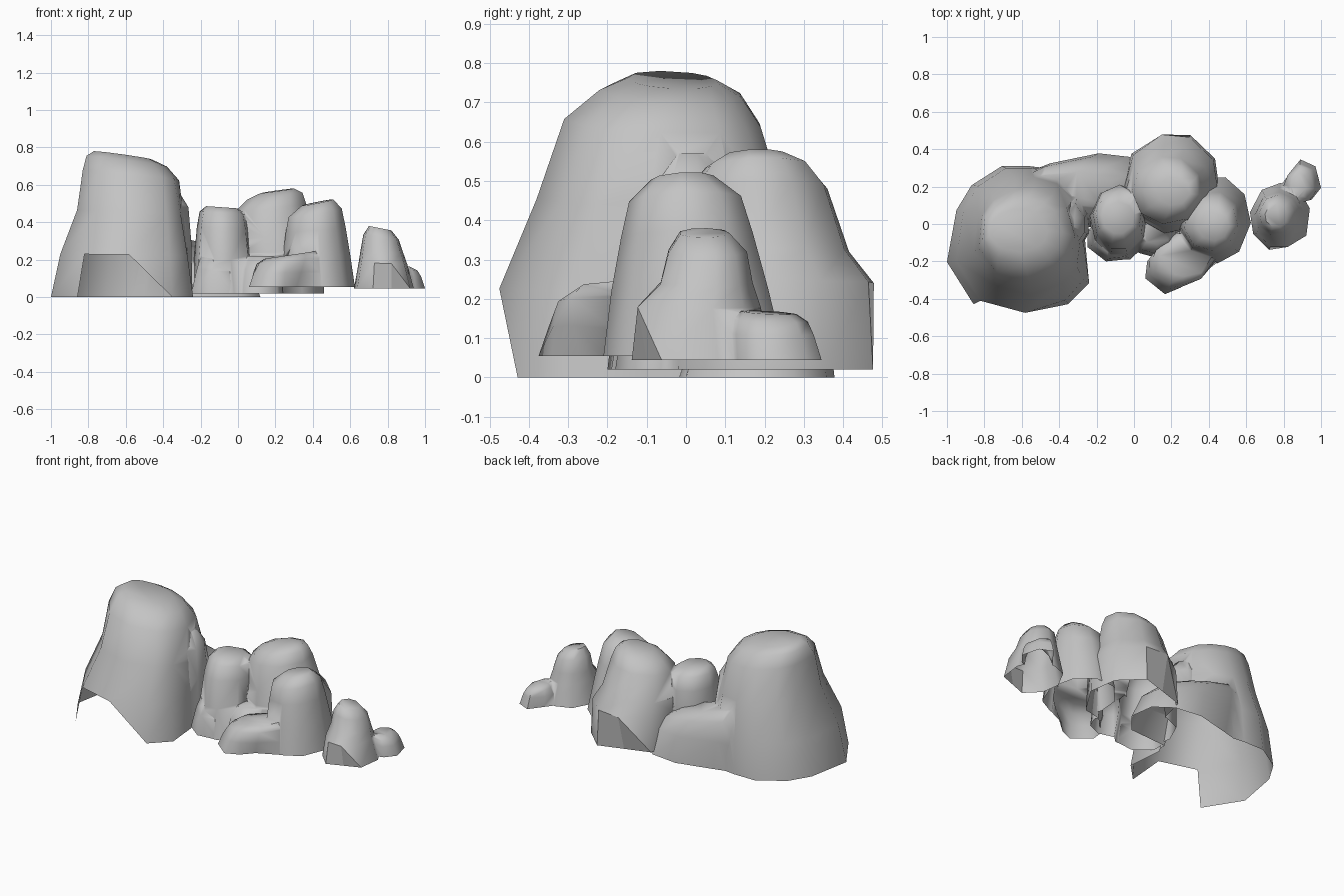
import bpy
import bmesh
import math
import random
from mathutils import Vector

random.seed(4)

old_cube = bpy.data.objects.get("Cube")
if old_cube:
    bpy.data.objects.remove(old_cube, do_unlink=True)

# One plain stone colour
stone = bpy.data.materials.new("grey_stone")
stone.use_nodes = True
stone_colour = (0.55, 0.55, 0.55, 1)
stone.diffuse_color = stone_colour
shader = next(n for n in stone.node_tree.nodes if n.type == "BSDF_PRINCIPLED")
shader.inputs["Base Color"].default_value = stone_colour
shader.inputs["Roughness"].default_value = 0.9


def uneven_outline(sides, turn):
    """Counterclockwise outline of a weathered rock, starting at the turn angle."""
    points = []
    for i in range(sides):
        angle = math.radians(turn) + math.tau * (i + random.uniform(-0.12, 0.12)) / sides
        points.append(Vector((math.cos(angle), math.sin(angle))))
    return points


def fit_outline(points):
    """Stretch an outline so that it fills the square from -1 to 1."""
    xs = [p[0] for p in points]
    ys = [p[1] for p in points]
    middle = Vector((max(xs) + min(xs), max(ys) + min(ys))) / 2
    half_x = (max(xs) - min(xs)) / 2
    half_y = (max(ys) - min(ys)) / 2
    return [Vector(((p[0] - middle.x) / half_x, (p[1] - middle.y) / half_y)) for p in points]


def select_only(obj):
    bpy.ops.object.select_all(action="DESELECT")
    obj.select_set(True)
    bpy.context.view_layer.objects.active = obj


def rock(name, levels, sides=9, turn=0, tilt=(0, 0), chipped=False, outline=None):
    """Loft a rock through levels of (z, left, right, front, back)."""
    base = fit_outline(outline or uneven_outline(sides, turn))
    count = len(base)
    bottom, top = levels[0][0], levels[-1][0]
    verts, faces = [], []

    for z, left, right, front, back in levels:
        rise = (z - bottom) / (top - bottom)
        # The outline becomes rounder towards the top
        ring = fit_outline([p.lerp(p.normalized(), rise) for p in base])
        for p in ring:
            dx = p.x * (right - left) / 2
            dy = p.y * (back - front) / 2
            lean = rise ** 2 * (tilt[0] * dx + tilt[1] * dy)
            verts.append(Vector(((left + right) / 2 + dx, (front + back) / 2 + dy, z + lean)))
    if chipped:
        # A flat break: the first foot corner is pulled in line with its neighbours
        verts[0] = (verts[1] + verts[count - 1]) / 2

    for level in range(len(levels) - 1):
        for i in range(count):
            j = (i + 1) % count
            a, b = level * count + i, level * count + j
            c, d = b + count, a + count
            if level == 0 and i == 0:
                faces += [(a, b, d), (b, c, d)]
            else:
                faces.append((a, b, c, d))
    last = (len(levels) - 1) * count
    faces.append(tuple(range(last, last + count)))
    faces.append(tuple(reversed(range(count))))

    mesh = bpy.data.meshes.new(name)
    mesh.from_pydata(verts, [], faces)
    mesh.materials.append(stone)
    obj = bpy.data.objects.new(name, mesh)
    bpy.context.collection.objects.link(obj)
    select_only(obj)
    bpy.ops.object.shade_smooth_by_angle(angle=math.radians(60))
    if chipped:
        mesh.polygons[0].use_smooth = False
        mesh.polygons[count].use_smooth = False
    return obj


def fuse(main, *lobes, opening=None):
    """Merge lobes into one shell, then open its underside and any broken corner."""
    select_only(main)
    for lobe in lobes:
        union = main.modifiers.new("union", "BOOLEAN")
        union.operation = "UNION"
        union.solver = "EXACT"
        union.object = lobe
        bpy.ops.object.modifier_apply(modifier=union.name)
        bpy.data.objects.remove(lobe, do_unlink=True)

    bm = bmesh.new()
    bm.from_mesh(main.data)
    floor = min(v.co.z for v in bm.verts) + 0.001
    under = [f for f in bm.faces if all(v.co.z < floor for v in f.verts)]
    bmesh.ops.delete(bm, geom=under, context="FACES")
    if opening:
        corner = min(bm.verts, key=lambda v: (v.co - Vector(opening)).length)
        bmesh.ops.delete(bm, geom=[corner], context="VERTS")
    bm.to_mesh(main.data)
    bm.free()


# Tall rock, the ledge on its inner side and the low saddle behind
tall_outline = [
    (-0.6, -0.48), (-0.36, -0.42), (-0.25, -0.31), (-0.27, -0.1), (-0.3, 0.15), (-0.4, 0.28),
    (-0.57, 0.3), (-0.71, 0.3), (-0.87, 0.2), (-0.95, 0.07), (-1, -0.2), (-0.86, -0.42),
]
tall = rock("tall_rock", [
    (0, -1, -0.24, -0.49, 0.31),
    (0.225, -0.95, -0.27, -0.475, 0.3),
    (0.45, -0.86, -0.29, -0.38, 0.25),
    (0.65, -0.83, -0.315, -0.31, 0.19),
    (0.725, -0.81, -0.38, -0.22, 0.14),
    (0.757, -0.77, -0.46, -0.15, 0.08),
], outline=tall_outline, tilt=(-0.14, -0.05))

ledge = rock("ledge", [
    (0, -0.55, -0.243, -0.2, 0.22),
    (0.3, -0.53, -0.25, -0.18, 0.18),
    (0.48, -0.5, -0.265, -0.14, 0.13),
    (0.57, -0.5, -0.32, -0.07, 0.08),
], turn=20)

saddle_outline = [
    (-0.62, 0.26), (-0.6, 0), (-0.3, -0.02), (0, 0), (0.1, 0.12),
    (0.08, 0.27), (-0.03, 0.35), (-0.2, 0.37), (-0.42, 0.315),
]
saddle = rock("saddle", [
    (0, -0.62, 0.12, -0.02, 0.378),
    (0.17, -0.61, 0.06, 0.02, 0.36),
    (0.28, -0.6, -0.03, 0.05, 0.33),
    (0.33, -0.58, -0.1, 0.09, 0.28),
], outline=saddle_outline, tilt=(-0.28, 0))
fuse(tall, ledge, saddle, opening=(-0.6, -0.49, 0))

# Middle cluster: back rock with a flat break, inner rock and low stones between
back = rock("back_rock", [
    (0.02, -0.06, 0.46, -0.06, 0.49),
    (0.24, -0.05, 0.45, -0.05, 0.478),
    (0.32, -0.04, 0.405, -0.02, 0.415),
    (0.48, -0.01, 0.365, 0.0, 0.36),
    (0.54, 0.05, 0.345, 0.05, 0.31),
    (0.568, 0.12, 0.3, 0.1, 0.25),
], turn=105, chipped=True, tilt=(0.14, 0.03))

inner = rock("inner_rock", [
    (0.02, -0.24, 0.1, -0.19, 0.21),
    (0.2, -0.235, 0.07, -0.16, 0.21),
    (0.37, -0.22, 0.055, -0.13, 0.21),
    (0.45, -0.205, 0.04, -0.09, 0.18),
    (0.48, -0.17, 0.0, -0.05, 0.12),
], turn=10, tilt=(-0.07, 0))

foot = rock("inner_rock_foot", [
    (0.02, -0.25, 0.03, -0.2, 0.04),
    (0.14, -0.22, 0.01, -0.185, 0.04),
    (0.2, -0.2, -0.03, -0.15, 0.02),
], sides=8, turn=25, tilt=(-0.2, 0))

gap = rock("gap_stone", [
    (0.02, -0.02, 0.24, -0.18, 0.04),
    (0.15, 0.0, 0.23, -0.16, 0.04),
    (0.22, 0.04, 0.2, -0.11, 0.02),
], sides=8, turn=5)
fuse(back, inner, foot, gap)

# Side rock with a low lobe running out to the front
side = rock("side_rock", [
    (0.055, 0.23, 0.625, -0.21, 0.25),
    (0.22, 0.24, 0.6, -0.19, 0.21),
    (0.36, 0.255, 0.575, -0.165, 0.17),
    (0.45, 0.27, 0.555, -0.145, 0.14),
    (0.505, 0.34, 0.51, -0.09, 0.07),
], turn=35, tilt=(0.2, 0.05))

lobe_outline = [
    (0.07, -0.29), (0.17, -0.375), (0.25, -0.34), (0.31, -0.27), (0.45, -0.2),
    (0.4, -0.04), (0.22, -0.06), (0.14, -0.15), (0.08, -0.2),
]
lobe = rock("front_lobe", [
    (0.055, 0.06, 0.46, -0.375, -0.04),
    (0.13, 0.08, 0.45, -0.35, -0.045),
    (0.195, 0.1, 0.44, -0.325, -0.05),
    (0.225, 0.14, 0.42, -0.28, -0.07),
], outline=lobe_outline, tilt=(0.15, 0))
fuse(side, lobe)

# Small rock with a flat break and the narrow stone at its end
small = rock("small_rock", [
    (0.045, 0.62, 0.94, -0.14, 0.22),
    (0.18, 0.645, 0.905, -0.123, 0.19),
    (0.24, 0.655, 0.885, -0.065, 0.17),
    (0.32, 0.67, 0.86, -0.045, 0.155),
    (0.368, 0.7, 0.82, -0.015, 0.11),
], turn=-70, chipped=True, tilt=(-0.2, 0))

end_outline = [
    (0.8, 0.16), (0.88, 0.12), (0.95, 0.14), (1, 0.2),
    (0.97, 0.31), (0.89, 0.345), (0.83, 0.27), (0.79, 0.22),
]
end = rock("end_stone", [
    (0.045, 0.79, 1, 0.11, 0.345),
    (0.11, 0.8, 0.98, 0.11, 0.325),
    (0.145, 0.82, 0.96, 0.12, 0.31),
    (0.165, 0.84, 0.92, 0.14, 0.28),
], outline=end_outline, tilt=(-0.1, -0.05))
fuse(small, end)
